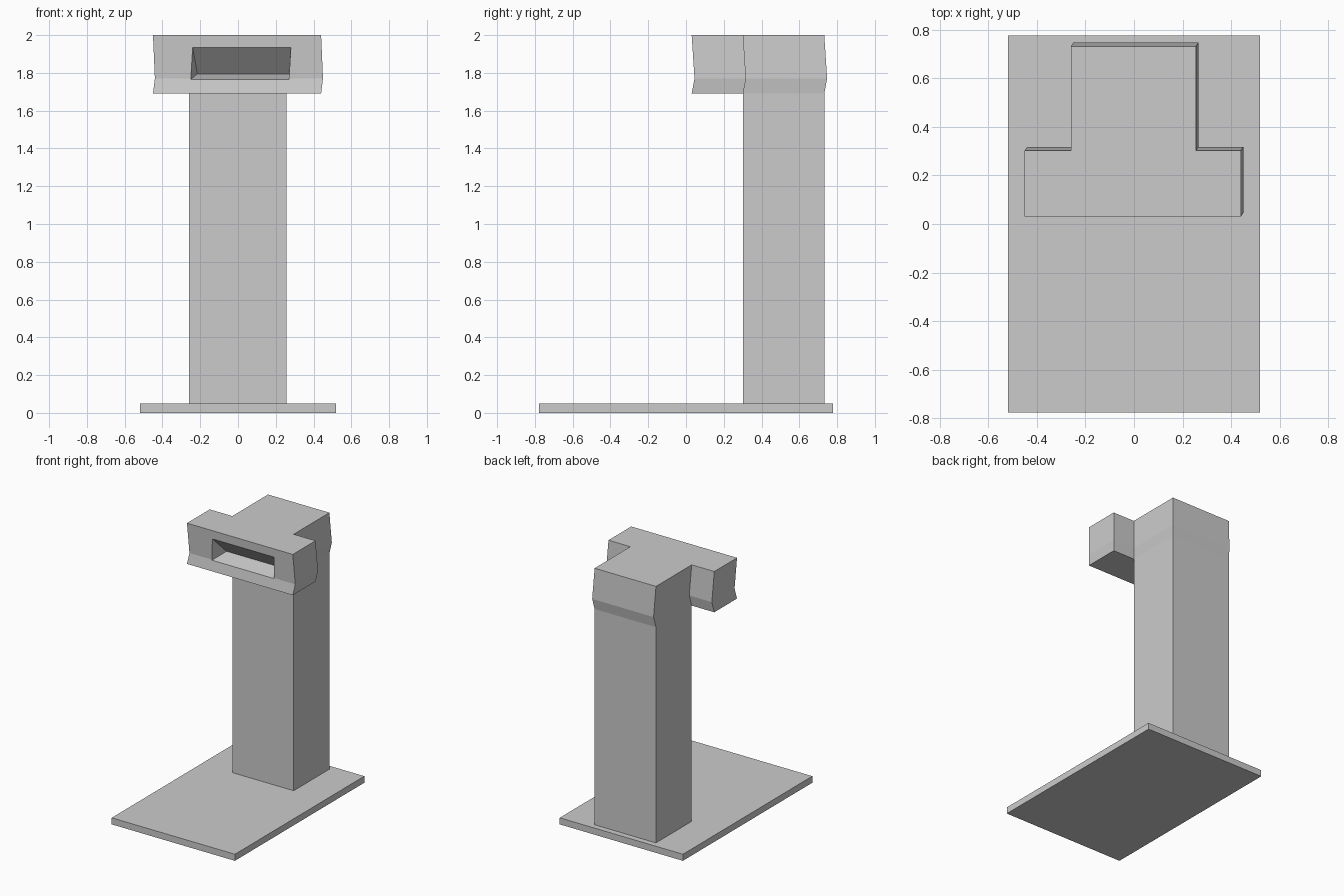
import bpy
import bmesh

if "Cube" in bpy.data.objects:
    bpy.data.objects.remove(bpy.data.objects["Cube"])


def make_object(name, bm):
    bmesh.ops.recalc_face_normals(bm, faces=bm.faces)
    mesh = bpy.data.meshes.new(name)
    bm.to_mesh(mesh)
    bm.free()
    obj = bpy.data.objects.new(name, mesh)
    bpy.context.collection.objects.link(obj)
    return obj


def loft(name, outline, levels):
    """Stack an xy outline at (dx, dy, z) levels and skin between them."""
    bm = bmesh.new()
    rings = [[bm.verts.new((x + dx, y + dy, z)) for x, y in outline]
             for dx, dy, z in levels]
    n = len(outline)
    for low, high in zip(rings, rings[1:]):
        for i in range(n):
            j = (i + 1) % n
            bm.faces.new((low[i], low[j], high[j], high[i]))
    bm.faces.new(rings[0][::-1])
    bm.faces.new(rings[-1])
    return make_object(name, bm)


def rect(x0, x1, y0, y1):
    return [(x0, y0), (x1, y0), (x1, y1), (x0, y1)]


# Base plate and column
loft("base_plate", rect(-0.518, 0.518, -0.777, 0.777), [(0, 0, 0), (0, 0, 0.05)])
loft("column", rect(-0.26, 0.256, 0.303, 0.732), [(0, 0, 0.05), (0, 0, 1.69)])

# T-shaped head, kinked sideways and backwards near its lower edge
tee = [(-0.45, 0.03), (0.44, 0.03), (0.44, 0.303), (0.256, 0.303),
       (0.256, 0.732), (-0.26, 0.732), (-0.26, 0.303), (-0.45, 0.303)]
head = loft("head", tee, [(0, 0, 1.69), (0.01, 0.015, 1.77), (0, 0, 2.0)])

# Wedge-shaped slot in the front of the head
bm = bmesh.new()
for x0, x1, y, z in [(-0.24, 0.28, -0.05, 1.935), (-0.24, 0.28, 0.034, 1.935),
                     (-0.215, 0.27, 0.17, 1.795),
                     (-0.25, 0.27, 0.045, 1.766), (-0.25, 0.27, -0.05, 1.766)]:
    bm.verts.new((x0, y, z))
    bm.verts.new((x1, y, z))
bmesh.ops.convex_hull(bm, input=bm.verts)
cutter = make_object("slot_cutter", bm)
cutter.hide_render = True
cutter.hide_viewport = True
slot = head.modifiers.new("slot", 'BOOLEAN')
slot.operation = 'DIFFERENCE'
slot.solver = 'EXACT'
slot.object = cutter
